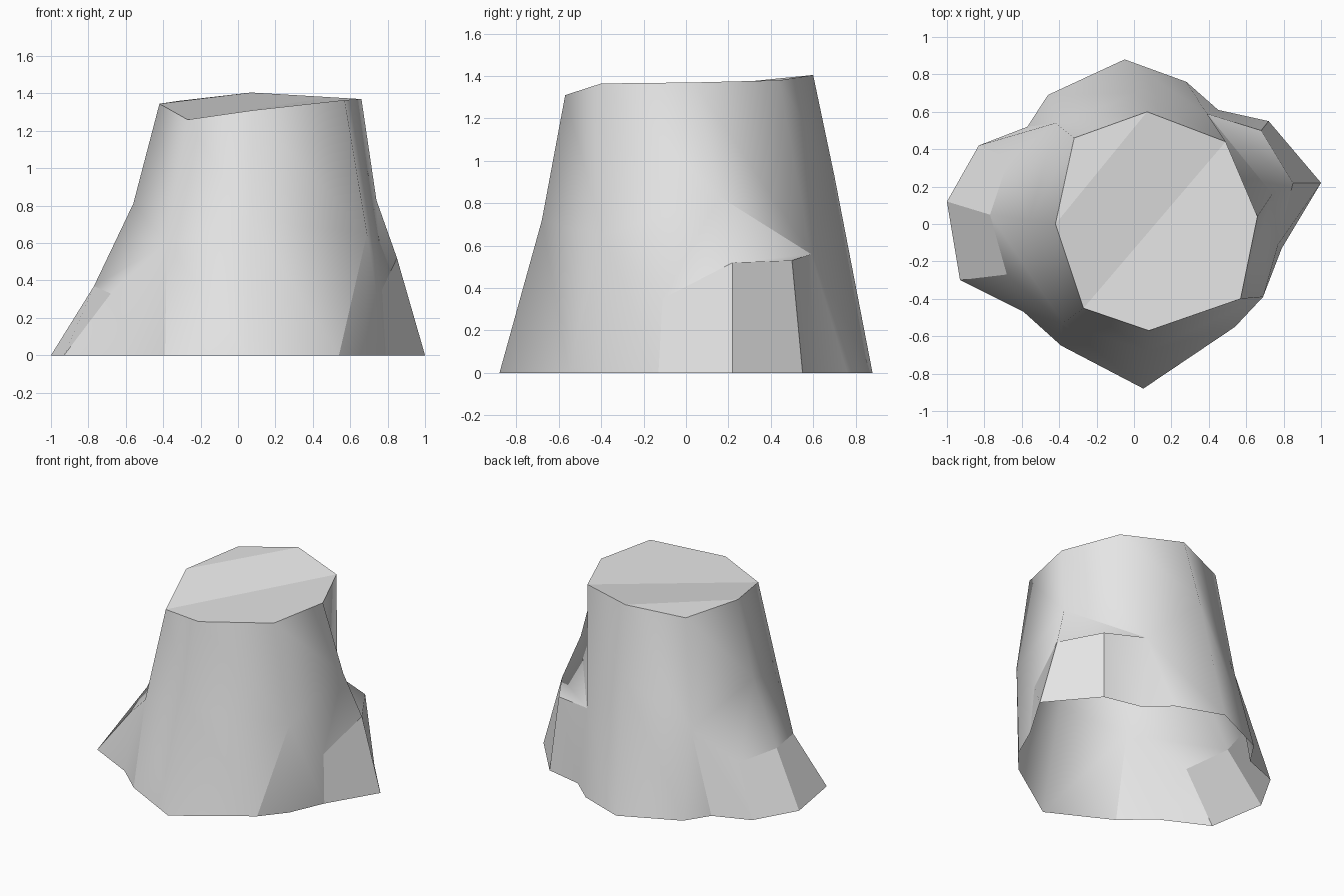
import bpy
import bmesh

cube = bpy.data.objects.get("Cube")
if cube:
    bpy.data.objects.remove(cube, do_unlink=True)

# Single bark colour
bark = bpy.data.materials.new("pale_grey_wood")
bark.use_nodes = True
grey = (0.8, 0.8, 0.8, 1)
bark.diffuse_color = grey
for node in bark.node_tree.nodes:
    if node.type == "BSDF_PRINCIPLED":
        node.inputs["Base Color"].default_value = grey

# Cut rim and trunk ring, clockwise from the back
rim_points = [(.07, .6, 1.405), (.49, .44, 1.38), (.66, .04, 1.37), (.57, -.4, 1.365),
              (.08, -.57, 1.31), (-.27, -.45, 1.26), (-.42, 0, 1.345), (-.32, .46, 1.36)]
ring_points = [(.02, .7, .93), (.39, .59, .56), (.74, .16, .83), (.69, -.39, .65),
               (.07, -.68, .72), (-.38, -.53, .6), (-.56, .02, .81), (-.42, .54, .6)]
# Ground outline: per half a buttress, a valley pair, a root end, a valley pair
ground_points = [(-.05, .88), (.28, .76), (.45, .61), (.72, .55), (1, .22), (.79, -.13),
                 (.68, -.38), (.54, -.55),
                 (.05, -.88), (-.39, -.65), (-.59, -.47), (-.93, -.3), (-1, .12), (-.83, .42),
                 (-.57, .52), (-.46, .69)]
# Upper corners of the two sawn roots
root_points = [(.68, .5, .53), (.85, .22, .52), (.77, -.11, .35),
               (-.68, -.27, .33), (-.77, .05, .37), (-.67, .35, .35)]

bm = bmesh.new()
rim = [bm.verts.new(p) for p in rim_points]
ring = [bm.verts.new(p) for p in ring_points]
ground = [bm.verts.new((x, y, 0)) for x, y in ground_points]
roots = [bm.verts.new(p) for p in root_points]
sharp_pairs = []


def face(*verts, smooth=True):
    f = bm.faces.new(verts)
    f.smooth = smooth
    return f


# Upper trunk
for i in range(8):
    j = (i + 1) % 8
    face(ring[i], ring[j], rim[j], rim[i])

# Flared base with one root in each half
for half in range(2):
    g = [ground[(8 * half + i) % 16] for i in range(9)]
    m = [ring[(4 * half + i) % 8] for i in range(5)]
    r = roots[3 * half:3 * half + 3]
    face(g[0], g[1], m[1], m[0])
    face(g[1], g[2], m[1])
    face(g[2], g[3], r[0], m[1])
    face(m[1], r[0], r[1], m[2])
    face(m[2], r[1], r[2], m[3])
    face(g[5], g[6], m[3], r[2])
    face(g[6], g[7], m[3])
    face(g[7], g[8], m[4], m[3])
    # Root ends
    for i in range(2):
        cap = face(g[3 + i], g[4 + i], r[i + 1], r[i], smooth=False)
        sharp_pairs += [(e.verts[0], e.verts[1]) for e in cap.edges]
    # Creases between the trunk and the roots
    sharp_pairs.append((m[3], g[7] if half == 0 else g[6]))
    if half == 0:
        sharp_pairs += [(m[1], r[0]), (m[1], m[2])]
    else:
        sharp_pairs.append((m[1], g[1]))

# Cut top in three flat bands
for band in ((7, 0, 6), (0, 1, 5, 6), (1, 2, 3, 4, 5)):
    top = face(*[rim[i] for i in band], smooth=False)
    sharp_pairs += [(e.verts[0], e.verts[1]) for e in top.edges]

for a, b in sharp_pairs:
    edge = bm.edges.get((a, b))
    if edge:
        edge.smooth = False

bmesh.ops.recalc_face_normals(bm, faces=bm.faces[:])
top.normal_update()
if top.normal.z < 0:
    bmesh.ops.reverse_faces(bm, faces=bm.faces[:])

mesh = bpy.data.meshes.new("tree_stump")
bm.to_mesh(mesh)
bm.free()
mesh.materials.append(bark)
stump = bpy.data.objects.new("tree_stump", mesh)
bpy.context.scene.collection.objects.link(stump)
